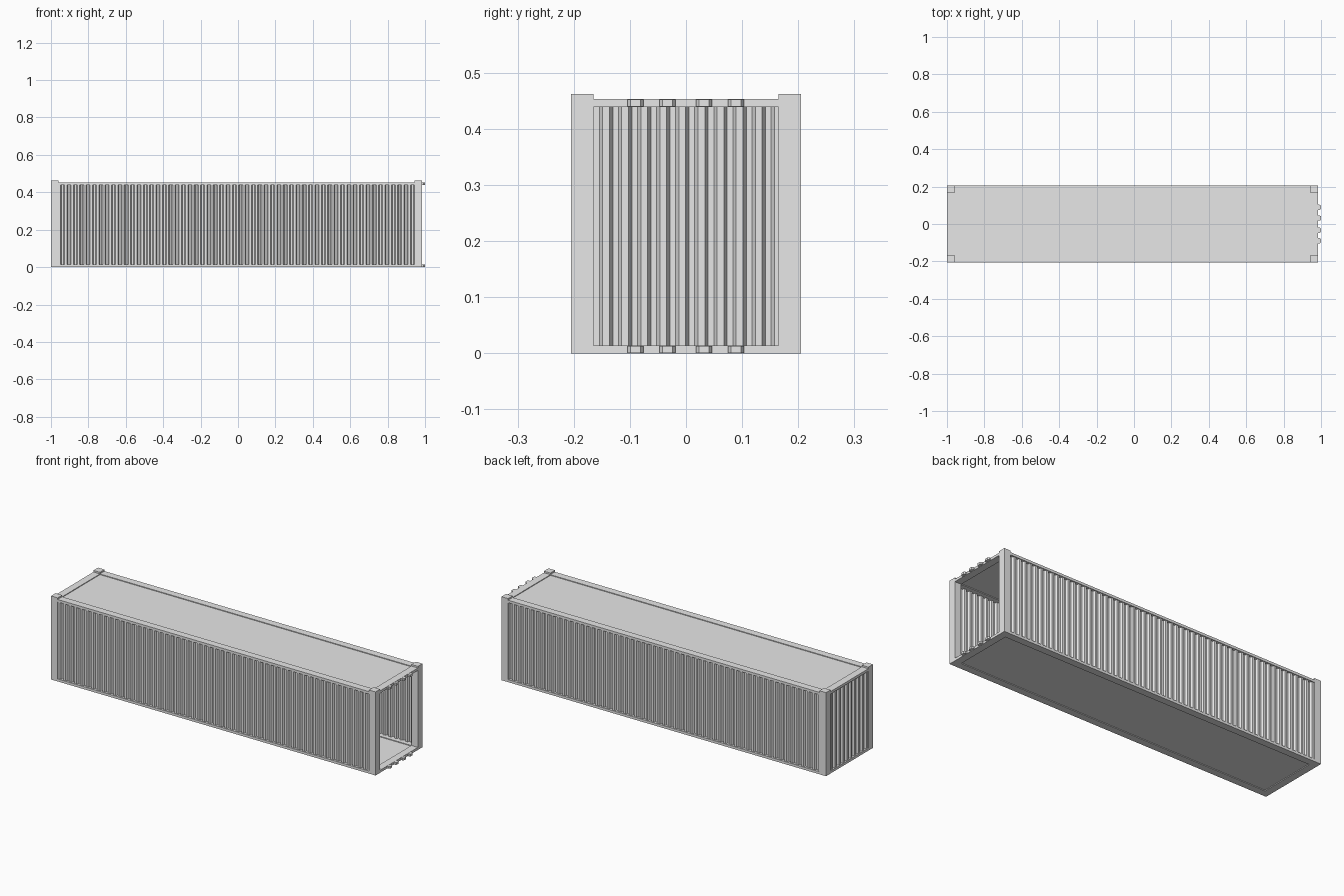
import bpy
import bmesh

cube = bpy.data.objects.get("Cube")
if cube:
    bpy.data.objects.remove(cube, do_unlink=True)

# Overall layout
X0, X1 = -1.0, 0.985
HALF_Y = 0.205
POST = 0.04
RAIL = 0.014
RAIL_TOP = 0.453
POST_TOP = 0.462
STEP = 0.004

steel = bpy.data.materials.new("plain grey steel")
steel.use_nodes = True
GREY = (0.8, 0.8, 0.8, 1)
steel.diffuse_color = GREY
steel.node_tree.nodes["Principled BSDF"].inputs["Base Color"].default_value = GREY


def add_mesh(name, verts, faces):
    mesh = bpy.data.meshes.new(name)
    mesh.from_pydata(verts, [], faces)
    bm = bmesh.new()
    bm.from_mesh(mesh)
    bmesh.ops.recalc_face_normals(bm, faces=bm.faces)
    bm.to_mesh(mesh)
    bm.free()
    mesh.materials.append(steel)
    obj = bpy.data.objects.new(name, mesh)
    bpy.context.collection.objects.link(obj)
    return obj


def prism(name, outline, z0, z1):
    """Extrude a plan outline between two heights."""
    n = len(outline)
    verts = [(x, y, z) for z in (z0, z1) for x, y in outline]
    faces = [tuple(range(n)), tuple(range(n, 2 * n))]
    faces += [(i, (i + 1) % n, n + (i + 1) % n, n + i) for i in range(n)]
    return add_mesh(name, verts, faces)


def box(name, x0, x1, y0, y1, z0, z1):
    return prism(name, [(x0, y0), (x1, y0), (x1, y1), (x0, y1)], z0, z1)


def corrugated(name, start, end, place):
    """Thin folded sheet; place maps distance and depth to a plan point."""
    flat, slope, depth = 0.011, 0.006, 0.011
    points, u, step = [(start, 0)], start, 0
    while u < end:
        run = slope if step % 2 else flat
        old = points[-1][1]
        new = (depth - old) if step % 2 else old
        t = min(1, (end - u) / run)
        u += run * t
        points.append((u, old + (new - old) * t))
        step += 1
        if t < 1:
            break
    n = len(points)
    verts = [(*place(u, d), z) for z in (RAIL, RAIL_TOP - RAIL) for u, d in points]
    faces = [(i, i + 1, n + i + 1, n + i) for i in range(n - 1)]
    obj = add_mesh(name, verts, faces)
    thick = obj.modifiers.new("sheet thickness", "SOLIDIFY")
    thick.thickness = 0.002
    thick.offset = 0
    return obj


inner_x0, inner_x1 = X0 + POST, X1 - POST
inner_y = HALF_Y - POST

# Corner posts, standing slightly proud of the roof
for side, s in (("left", 1), ("right", -1)):
    ya, yb = sorted((s * inner_y, s * HALF_Y))
    box(f"closed_end_{side}_post", X0, inner_x0, ya, yb, 0, POST_TOP)
    box(f"open_end_{side}_post", inner_x1, X1, ya, yb, 0, POST_TOP)

# Rails, panels and hinges for the lower and upper frames
for level, z0 in (("bottom", 0), ("top", RAIL_TOP - RAIL)):
    z1 = z0 + RAIL
    for side, s in (("left", 1), ("right", -1)):
        ya, yb = sorted((s * inner_y, s * HALF_Y))
        box(f"{level}_{side}_rail", inner_x0, inner_x1, ya, yb, z0, z1)
    box(f"{level}_closed_end_rail", X0, inner_x0, -inner_y, inner_y, z0, z1)
    box(f"{level}_open_end_rail", inner_x1, X1, -inner_y, inner_y, z0, z1)
    panel = "floor_panel" if level == "bottom" else "roof_panel"
    box(panel, inner_x0, inner_x1, -inner_y, inner_y, z0 + STEP, z1 - STEP)

    # Door hinge lugs with chamfered sides
    for i, y in enumerate((-0.09, -0.033, 0.032, 0.089)):
        outline = [(X1, y - 0.014), (0.993, y - 0.014), (1, y - 0.009),
                   (1, y + 0.009), (0.993, y + 0.014), (X1, y + 0.014)]
        prism(f"{level}_hinge_{i + 1}", outline, z0 + 0.001, z1 - 0.001)

# Corrugated walls, open at one end
corrugated("left_wall", inner_x0, inner_x1, lambda u, d: (u, HALF_Y - 0.005 - d))
corrugated("right_wall", inner_x0, inner_x1, lambda u, d: (u, d + 0.005 - HALF_Y))
corrugated("closed_end_wall", -inner_y, inner_y, lambda u, d: (X0 + 0.005 + d, u))
